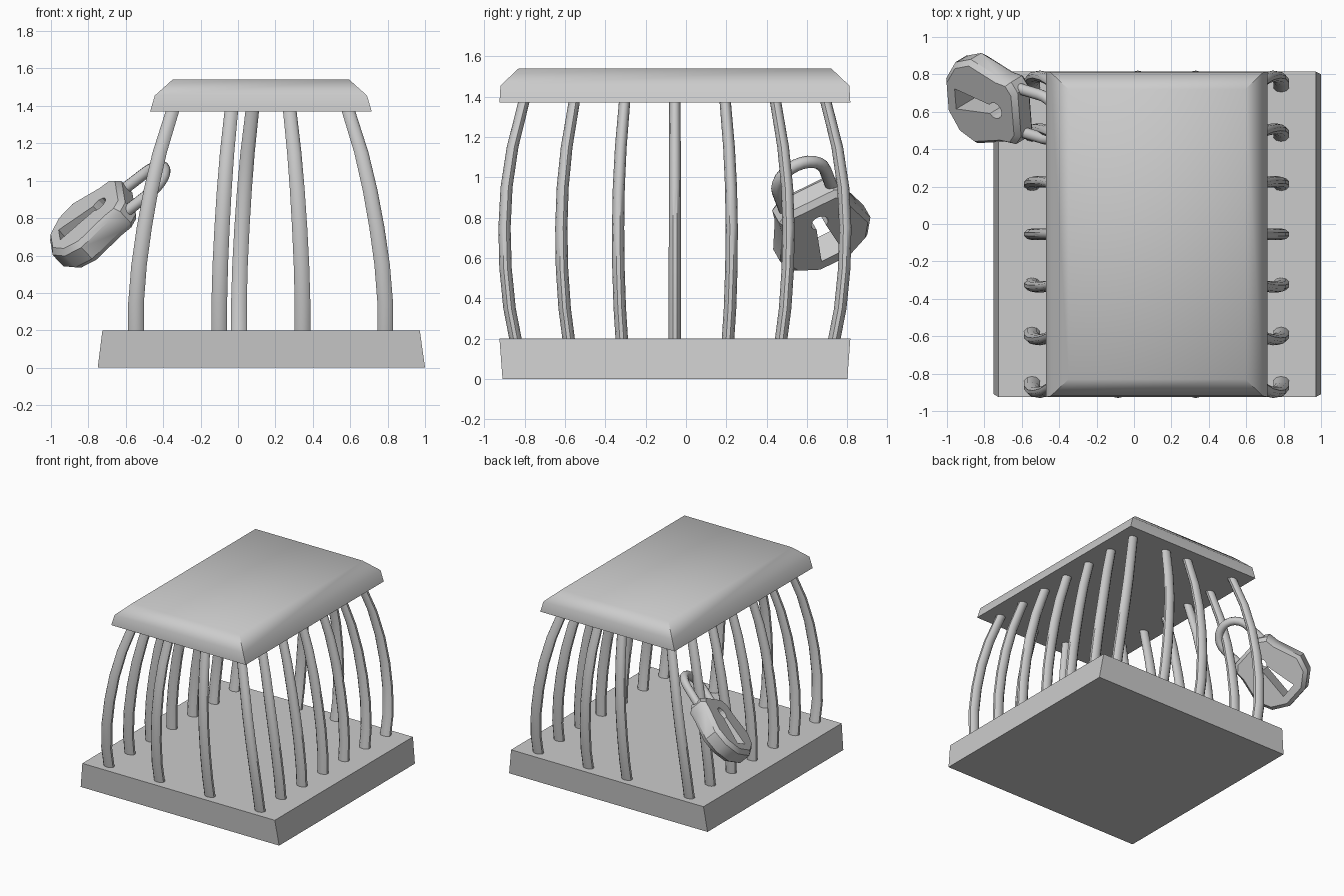
import bpy, bmesh, math
from mathutils import Vector, Matrix

if "Cube" in bpy.data.objects:
    bpy.data.objects.remove(bpy.data.objects["Cube"])


def make(name, rings, smooth=None):
    """Skin a list of equal-length point rings into a closed solid."""
    bm = bmesh.new()
    loops = [[bm.verts.new(p) for p in r] for r in rings]
    n = len(loops[0])
    for a, b in zip(loops, loops[1:]):
        for i in range(n):
            j = (i + 1) % n
            bm.faces.new((a[i], a[j], b[j], b[i]))
    bm.faces.new(loops[0][::-1])
    bm.faces.new(loops[-1])
    bmesh.ops.recalc_face_normals(bm, faces=bm.faces[:])
    me = bpy.data.meshes.new(name)
    bm.to_mesh(me)
    bm.free()
    if smooth:
        for p in me.polygons:
            p.use_smooth = True
        me.set_sharp_from_angle(angle=math.radians(smooth))
    ob = bpy.data.objects.new(name, me)
    bpy.context.collection.objects.link(ob)
    return ob


def rect(x0, x1, y0, y1, z):
    return [(x0, y0, z), (x1, y0, z), (x1, y1, z), (x0, y1, z)]


def ellipse(c, u, v, n):
    return [c + u * math.cos((i + .5) * math.tau / n) + v * math.sin((i + .5) * math.tau / n)
            for i in range(n)]


# Base slab and chamfered roof
make("base", [rect(-.75, 1, -.91, .80, 0), rect(-.725, .972, -.925, .815, .2)])
make("roof", [rect(-.47, .715, -.925, .815, 1.37),
              rect(-.445, .69, -.92, .81, 1.455),
              rect(-.35, .595, -.83, .72, 1.54)], 50)

# Bowed bars: lean inward in x, bulge in y
Z = (.17, .35, .55, .75, .95, 1.15, 1.39)
LEAN = (0, 0, .08, .22, .4, .63, 1)
BULGE = (.785, .82, .84, .845, .835, .805, .745)


def bar(name, x_low, x_high, k):
    rings = []
    for z, t, b in zip(Z, LEAN, BULGE):
        c = Vector((x_low + (x_high - x_low) * t, -.055 + b * k, z))
        rings.append(ellipse(c, Vector((.044 - .006 * t, 0, 0)), Vector((0, .031 - .003 * t, 0)), 10))
    make(name, rings, 45)


for i in range(7):
    k = i / 3 - 1
    bar("left_bar", -.545, -.345, k)
    bar("right_bar", .787, .585, k)
for name, x_low, x_high, k in (("front_bar", -.1, -.034, -1), ("front_bar", .345, .275, -1),
                               ("back_bar", .005, .078, 1), ("back_bar", .345, .275, 1)):
    bar(name, x_low, x_high, k)

# Padlock frame: local x = width, y = toward shackle, z = face normal
up = Vector((.77, -.23, .595)).normalized()
side = Vector((-.07, .896, .44))
side = (side - up * side.dot(up)).normalized()
face = up.cross(side)
M = Matrix((side, up, -face)).transposed().to_4x4()
M.translation = Vector((-.765, .655, .77))


def slab(pts, d, s=1):
    return [(x * s, y * s, d) for x, y in pts]


# Padlock body with softened rim
half = [(.13, .235), (.185, .195), (.19, .12), (.25, -.08), (.205, -.19), (.09, -.265)]
outline = half + [(-x, y) for x, y in reversed(half)]
body = make("padlock_body", [slab(outline, -.075, .9), slab(outline, -.045),
                             slab(outline, .045), slab(outline, .075, .9)], 35)
body.matrix_world = M

# Keyhole cut through the body
hole = [(.046 * math.sin(a), .09 + .046 * math.cos(a))
        for a in [math.radians(-145 + 29 * i) for i in range(11)]]
hole += [(.06, -.185), (-.06, -.185)]
cutter = make("keyhole_cutter", [slab(hole, -.2), slab(hole, .2)])
cutter.matrix_world = M
cutter.hide_render = True
cutter.hide_viewport = True
cutter.display_type = 'WIRE'
mod = body.modifiers.new("keyhole", 'BOOLEAN')
mod.operation = 'DIFFERENCE'
mod.solver = 'EXACT'
mod.object = cutter

# U-shaped shackle
R, leg = .13, .355
path = [(Vector((-R, .17, 0)), 0)]
for i in range(13):
    a = math.pi * i / 12
    path.append((Vector((-R * math.cos(a), leg + R * math.sin(a), 0)), a))
path.append((Vector((R, .17, 0)), math.pi))
shackle = make("padlock_shackle",
               [ellipse(c, Vector((-math.cos(a), math.sin(a), 0)) * .031, Vector((0, 0, .031)), 10)
                for c, a in path], 45)
shackle.matrix_world = M
